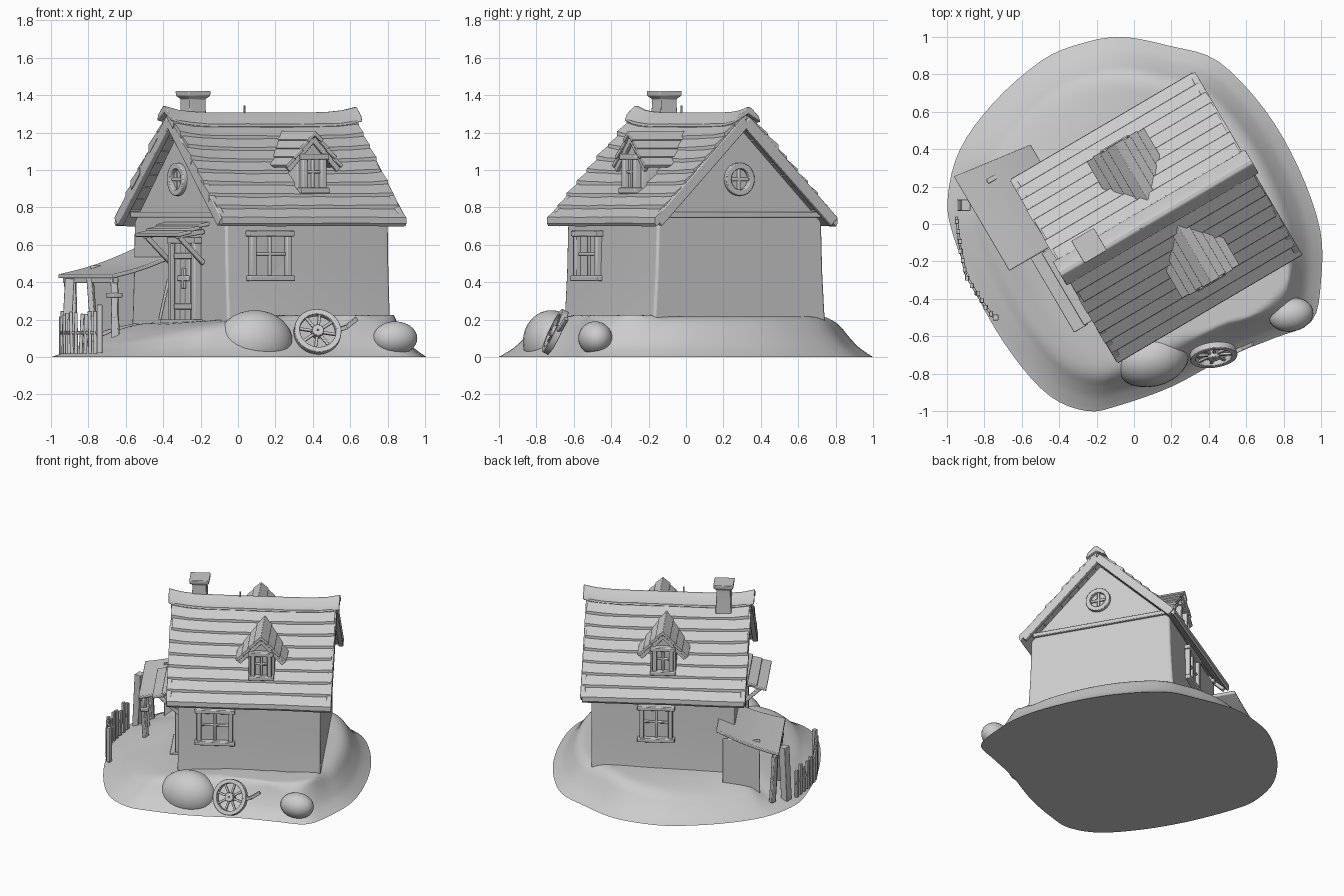
import bpy, bmesh, math, random
from mathutils import Matrix, Vector

random.seed(4)
if "Cube" in bpy.data.objects:
    bpy.data.objects.remove(bpy.data.objects["Cube"])

clay = bpy.data.materials.new("clay grey")
clay.use_nodes = True
GREY = (0.6, 0.6, 0.6, 1)
clay.diffuse_color = GREY
clay.node_tree.nodes["Principled BSDF"].inputs["Base Color"].default_value = GREY

T = lambda x, y, z: Matrix.Translation((x, y, z))
R = lambda deg, axis: Matrix.Rotation(math.radians(deg), 4, axis)
HOUSE = T(0.125, 0.04, 0) @ R(30.4, 'Z')      # house frame: x along the ridge
BACK, LEFT, RIGHT = R(180, 'Z'), R(-90, 'Z'), R(90, 'Z')


def box(bm, loc, size, m=Matrix()):
    s = Matrix.Diagonal((*size, 1))
    bmesh.ops.create_cube(bm, size=1, matrix=m @ T(*loc) @ s)


def bar(bm, a, b, w, d, m=Matrix()):
    """Square bar running from a to b."""
    a, b = Vector(a), Vector(b)
    q = (b - a).to_track_quat('Z', 'Y').to_matrix().to_4x4()
    mid = (a + b) / 2
    box(bm, (0, 0, 0), (w, d, (b - a).length), m @ T(*mid) @ q)


def loft(bm, rings, m=Matrix(), closed=False):
    """Skin a series of equal point loops."""
    rows = [[bm.verts.new(m @ Vector(p)) for p in r] for r in rings]
    n = len(rows[0])
    pairs = list(zip(rows, rows[1:])) + ([(rows[-1], rows[0])] if closed else [])
    for a, b in pairs:
        for i in range(n):
            bm.faces.new((a[i], a[(i + 1) % n], b[(i + 1) % n], b[i]))
    if not closed:
        bm.faces.new(rows[0])
        bm.faces.new(rows[-1])


def hoop(bm, r, w, d, m=Matrix()):
    """Flat ring standing in the xz plane."""
    rings = []
    for i in range(32):
        a = math.tau * i / 32
        rings.append([((r + p) * math.cos(a), q, (r + p) * math.sin(a))
                      for p, q in ((-w, -d), (w, -d), (w, d), (-w, d))])
    loft(bm, rings, m, True)


def curve_through(points, steps, closed):
    """Smooth curve passing through the points."""
    p = [Vector(q) for q in points]
    p = [p[-1]] + p + p[:2] if closed else [p[0]] + p + [p[-1]]
    out = []
    for a, b, c, d in zip(p, p[1:], p[2:], p[3:]):
        for t in (k / steps for k in range(steps)):
            out.append(b + (c - a) * (t / 2) + (2 * a - 5 * b + 4 * c - d) * (t * t / 2)
                       + (3 * b - a - 3 * c + d) * (t ** 3 / 2))
    return out if closed else out + [p[-1]]


def finish(name, bm, m=HOUSE, bevel=0.005, angle=40):
    bmesh.ops.recalc_face_normals(bm, faces=bm.faces)
    me = bpy.data.meshes.new(name)
    bm.to_mesh(me)
    bm.free()
    me.materials.append(clay)
    me.shade_smooth()
    me.set_sharp_from_angle(angle=math.radians(angle))
    ob = bpy.data.objects.new(name, me)
    ob.matrix_world = m
    bpy.context.collection.objects.link(ob)
    if bevel:
        mod = ob.modifiers.new("soft_edges", 'BEVEL')
        mod.width, mod.segments, mod.limit_method = bevel, 2, 'ANGLE'


# Ground mound: outline shrunk inwards while it rises, lower in the yard, with soft lumps in front
outline = [(.995, -.03), (1, -.3), (.95, -.52), (.75, -.61), (.5, -.71), (.2, -.87), (-.08, -.97),
           (-.25, -1), (-.45, -.92), (-.65, -.7), (-.83, -.4), (-.97, -.05), (-.995, .15), (-.93, .4),
           (-.75, .65), (-.5, .87), (-.3, .96), (-.07, 1), (.2, .95), (.45, .87), (.7, .61), (.88, .3)]
profile = [(1, 0, 0), (.97, .02, .01), (.92, .06, .03), (.87, .12, .05), (.82, .185, .075),
           (.76, .215, .1), (.66, .215, .14), (.5, .21, .18), (.25, .2, .19)]
lumps = ((.36, -.5), (.59, -.44), (.8, -.28))
bm = bmesh.new()
rings = []
edge = curve_through([(x, y, 0) for x, y in outline], 4, True)
for s, steep, gentle in curve_through(profile, 4, False):
    ring = []
    for x, y, _ in edge:
        w = max(0, min(1, .15 - x * 1.1)) * (1 if y < .3 else .7)
        z = steep + (gentle - steep) * w
        for a, b in lumps:
            bump = math.exp(-((x * s - a) ** 2 + (y * s - b) ** 2) / .009)
            z += .07 * bump * min(1, max(0, .95 - s) * 8)
        ring.append((x * s, y * s, min(z, .225)))
    rings.append(ring)
loft(bm, rings)
finish("ground", bm, Matrix(), 0, 60)

# Boulders, flat where they meet the floor
for name, loc, rad in (("large_boulder", (.09, -.72, .08), (.205, .15, .17)),
                       ("small_boulder", (.84, -.485, .1), (.12, .09, .09))):
    bm = bmesh.new()
    bmesh.ops.create_uvsphere(bm, u_segments=28, v_segments=16, radius=1,
                              matrix=T(*loc) @ R(12, 'Z') @ Matrix.Diagonal((*rad, 1)))
    for v in bm.verts:
        v.co.z = max(v.co.z, .002)
    finish(name, bm, Matrix(), 0, 180)

# Plaster walls with gables, flaring towards the ground
bm = bmesh.new()
half = [(.545, .08), (.53, .25), (.518, .45), (.51, .725)]
prof = half + [(0, 1.23)] + [(-v, z) for v, z in reversed(half)]
loft(bm, [[(u, v * k, z) for v, z in prof] for u, k in ((-.505, .95), (-.47, .955), (.46, 1), (.49, .995))])
finish("walls", bm, bevel=.012)


def sag(u):
    return .028 * (u / .58) ** 6


# Roof: overlapping plank rows, turned up at the gable ends
bm = bmesh.new()
ROWS = 9
for side in (1, -1):
    for i in range(ROWS):
        v0, v1 = .56 * (1 - i / ROWS), max(0, .56 * (1 - (i + 1.35) / ROWS))
        l0, l1 = (-.57 - random.uniform(0, .02)), (.55 + random.uniform(0, .015))
        rings = []
        for k in range(11):
            u = l0 + (l1 - l0) * k / 10
            z = 1.29 + sag(u) * (1 - v0 / .56) + random.uniform(-.002, .002)
            rings.append([(u, side * v, z - v + dz) for v, dz in
                          ((v0, -.03), (v0 + .01, -.005), (v0 + .008, .026), (v1, .002), (v1, -.035))])
        loft(bm, rings)
finish("roof_planks", bm, bevel=0, angle=30)

# Ridge cap
bm = bmesh.new()
rings = []
for k in range(15):
    u = -.605 + 1.19 * k / 14
    z = 1.303 + sag(u)
    rings.append([(u, v, z + dz) for v, dz in ((-.075, -.075), (-.06, -.04), (-.012, .004), (.012, .004),
                                              (.06, -.04), (.075, -.075), (0, -.03))])
loft(bm, rings)
finish("ridge_cap", bm)
bm = bmesh.new()
bar(bm, (-.11, -.01, 1.27), (-.11, -.01, 1.345), .008, .008)
finish("ridge_spike", bm, bevel=0)

# Gable trim: rake boards and tie beam
bm = bmesh.new()
for e, end, face in ((-1, -.565, -.51), (1, .548, .495)):
    for s in (-1, 1):
        bar(bm, (end, 0, 1.262), (end, s * .545, .722), .035, .06)
    box(bm, (face, 0, .76), (.03, .98, .03))
finish("gable_trim", bm)

# Chimney with flared cap
bm = bmesh.new()
loft(bm, [[(-.394 + x * r, .05 + y * r, z) for x, y in ((-1, -1), (1, -1), (1, 1), (-1, 1))]
          for r, z in ((.056, 1.2), (.05, 1.34), (.05, 1.38), (.068, 1.395), (.07, 1.422))])
finish("chimney", bm)


def window(name, m, w, h, deep=.02):
    """Framed four-pane window facing -y, centred on the frame origin."""
    bm = bmesh.new()
    box(bm, (0, .005, 0), (w - .02, .012, h - .02), m)
    for s in (-1, 1):
        box(bm, (s * w / 2, -deep / 2, 0), (.032, deep + .02, h), m)
    box(bm, (0, -deep / 2, h / 2), (w + .06, deep + .03, .03), m)
    box(bm, (0, -deep / 2, -h / 2), (w + .06, deep + .04, .03), m)
    box(bm, (0, -.004, 0), (.018, .02, h), m)
    box(bm, (0, -.004, .01), (w, .02, .016), m)
    finish(name, bm)


window("front_window", T(-.245, -.5, .54), .22, .24)
window("back_window", T(.04, .51, .54) @ BACK, .2, .24)

# Round gable windows
for name, m in (("left_round_window", T(-.505, .01, .95) @ LEFT), ("right_round_window", T(.492, -.01, .95) @ RIGHT)):
    bm = bmesh.new()
    hoop(bm, .072, .016, .025, m)
    box(bm, (0, 0, 0), (.14, .025, .018), m)
    box(bm, (0, 0, 0), (.018, .025, .14), m)
    finish(name, bm)

# Dormers
for name, m in (("front", T(.07, 0, 0)), ("back", BACK)):
    bm = bmesh.new()
    wall = [(-.09, .82), (.09, .82), (.09, 1.07), (0, 1.18), (-.09, 1.07)]
    loft(bm, [[(x, y, z) for x, z in wall] for y in (-.41, -.1)], m)
    finish(name + "_dormer_wall", bm)
    bm = bmesh.new()
    for s in (-1, 1):
        for i in range(4):
            d = .02 + .042 * i
            y0, y1 = -.45 + .006 * (i % 2), -.07 - d
            box(bm, (0, 0, 0), (.07, y1 - y0, .02),
                m @ T(s * d, (y0 + y1) / 2, 1.2 - d * 1.08) @ R(s * 41, 'Y'))
        bar(bm, (0, -.425, 1.165), (s * .155, -.425, 1.0), .02, .03, m)
    finish(name + "_dormer_roof", bm, bevel=.003)
    window(name + "_dormer_window", m @ T(0, -.417, .98), .115, .18)

# Door in the left gable
D = T(-.505, -.08, 0) @ LEFT
bm = bmesh.new()
for i in range(4):
    box(bm, (-.0825 + .055 * i, -.008, .4), (.051, .02, .42), D)
for s in (-1, 1):
    box(bm, (s * .125, -.015, .4), (.034, .05, .46), D)
box(bm, (0, -.015, .625), (.3, .055, .035), D)
box(bm, (0, -.03, .185), (.32, .09, .03), D)
for z in (.27, .54):
    box(bm, (0, -.022, z), (.2, .012, .03), D)
box(bm, (0, -.024, .42), (.11, .016, .03), D)
box(bm, (0, -.024, .42), (.03, .016, .11), D)
finish("door", bm)

# Door canopy and brackets
bm = bmesh.new()
for i in range(3):
    box(bm, (0, 0, 0), (.46 - .012 * (i % 2), .085, .02), D @ T(0, -.15 + .065 * i, .66 + .024 * i) @ R(12, 'X'))
for s in (-1, 1):
    bar(bm, (s * .17, -.15, .64), (s * .17, 0, .5), .025, .025, D)
    bar(bm, (s * .17, -.17, .645), (s * .17, 0, .67), .025, .025, D)
finish("door_canopy", bm)

# Lean-to shelter: bowed roof, side panel and posts
bm = bmesh.new()
rings = []
for k in range(7):
    t = k / 6
    u, z = -.83 + .44 * t, .42 + .14 * t - .015 * math.sin(math.pi * t)
    rings.append([(u, .15, z), (u, .735 - .06 * t, z), (u, .735 - .06 * t, z + .022), (u, .15, z + .022)])
loft(bm, rings)
finish("shelter_roof", bm)
bm = bmesh.new()
box(bm, (-.56, .62, .27), (.26, .025, .44))
finish("shelter_panel", bm)
bm = bmesh.new()
for u, v, lean in ((-.8, .19, .02), (-.81, .43, -.03), (-.8, .63, .02), (-.8, .69, -.02)):
    bar(bm, (u + .02, v + lean, .04), (u + .01, v + lean / 2, .22), .04, .03)
    bar(bm, (u + .01, v + lean / 2, .21), (u, v, .425), .036, .03)
bar(bm, (-.8, .17, .41), (-.8, .71, .41), .03, .03)
box(bm, (-.79, .21, .33), (.06, .08, .025))
finish("shelter_posts", bm)

# Picket fence along the yard edge
bm = bmesh.new()
path = [(-.95, .04), (-.93, -.12), (-.9, -.27), (-.83, -.39), (-.75, -.5)]
for a, b in zip(path, path[1:]):
    bar(bm, (*a, .13), (*b, .13), .014, .018)
    for k in range(3):
        x, y = (a[j] + (b[j] - a[j]) * (k + .5) / 3 for j in (0, 1))
        bar(bm, (x, y, .015), (x + random.uniform(-.01, .01), y, random.uniform(.2, .25)), .026, .02)
bar(bm, (-.74, -.5, .02), (-.74, -.5, .28), .03, .03)
bar(bm, (-.92, .1, .02), (-.9, .1, .42), .06, .05)
finish("fence", bm, Matrix(), .003)

# Cart wheel leaning on the boulders, with its handle
W = T(.425, -.7, .135) @ R(8, 'Z') @ R(-25, 'X')
bm = bmesh.new()
hoop(bm, .112, .015, .018, W)
hoop(bm, .018, .014, .025, W)
for k in range(8):
    bar(bm, (0, 0, .02), (0, 0, .105), .016, .014, W @ R(45 * k + 10, 'Y'))
finish("cart_wheel", bm, Matrix(), .003)
bm = bmesh.new()
bar(bm, (.52, -.69, .14), (.58, -.665, .16), .024, .024)
bar(bm, (.575, -.667, .157), (.635, -.64, .205), .022, .022)
finish("cart_handle", bm, Matrix(), .003)

# Tool resting by the door
bm = bmesh.new()
bar(bm, (-.56, .12, .2), (-.515, .1, .42), .02, .016)
finish("leaning_tool", bm)
